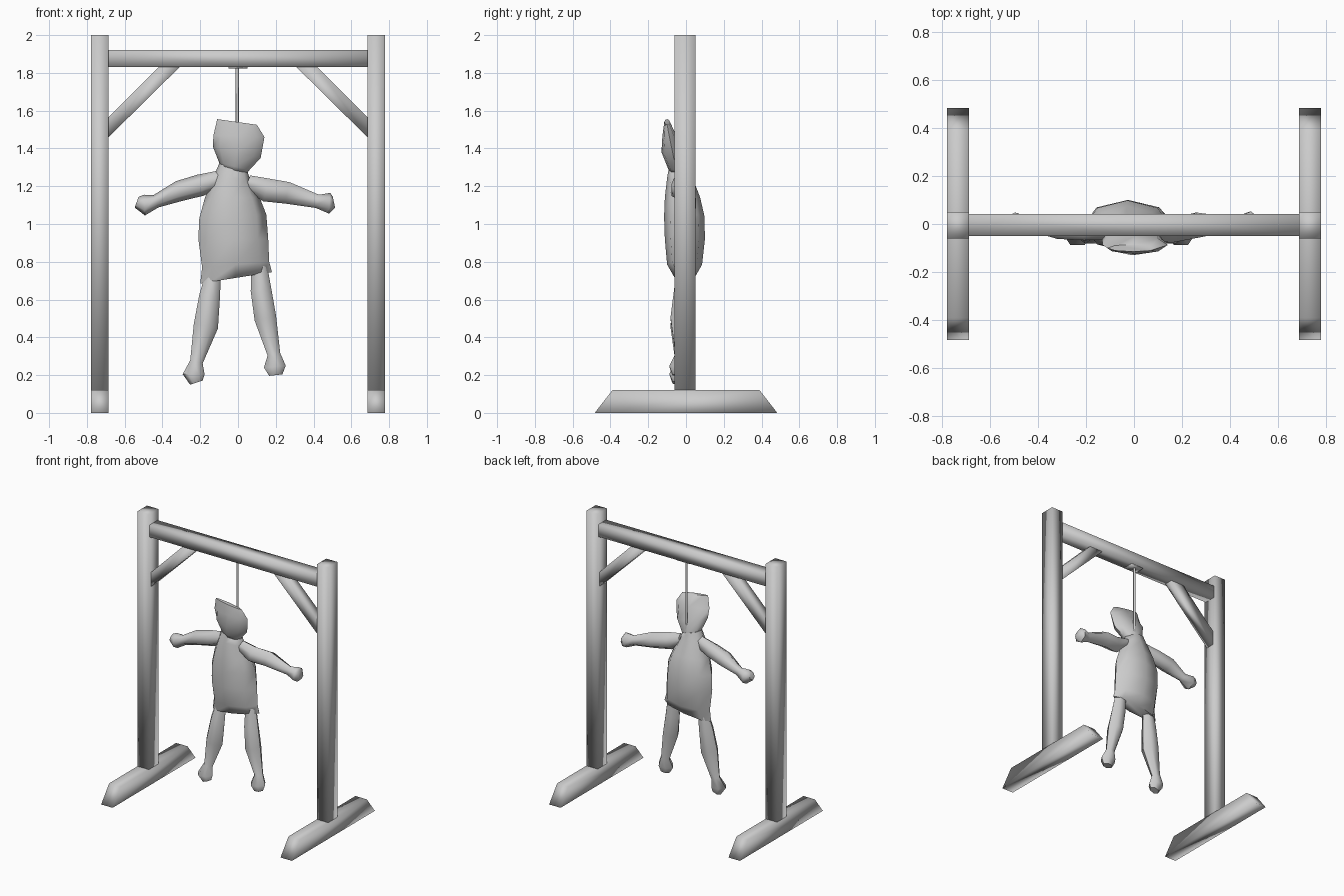
import bpy, bmesh, math
from mathutils import Vector

grey = bpy.data.materials.new("plain_grey")
grey.diffuse_color = (0.6, 0.6, 0.6, 1)


def finish(name, bm, angle=None):
    bmesh.ops.recalc_face_normals(bm, faces=bm.faces)
    me = bpy.data.meshes.new(name)
    bm.to_mesh(me)
    bm.free()
    me.materials.append(grey)
    ob = bpy.data.objects.new(name, me)
    bpy.context.collection.objects.link(ob)
    bpy.ops.object.select_all(action='DESELECT')
    ob.select_set(True)
    bpy.context.view_layer.objects.active = ob
    if angle:
        bpy.ops.object.shade_smooth_by_angle(angle=math.radians(angle))
    else:
        bpy.ops.object.shade_smooth()
    return ob


def loft(name, rings, angle=None):
    """Skin a list of equal rings of points and cap both ends."""
    bm = bmesh.new()
    vs = [[bm.verts.new(p) for p in r] for r in rings]
    n = len(vs[0])
    for a, b in zip(vs, vs[1:]):
        for i in range(n):
            j = (i + 1) % n
            bm.faces.new((a[i], a[j], b[j], b[i]))
    bm.faces.new(vs[0])
    bm.faces.new(vs[-1])
    return finish(name, bm, angle)


def box(name, x0, x1, y0, y1, z0, z1):
    r = lambda z: [(x0, y0, z), (x1, y0, z), (x1, y1, z), (x0, y1, z)]
    return loft(name, [r(z0), r(z1)])


def limb(name, path, n=6):
    """Tube along (x, y, z, half width, half depth) stations in the xz plane."""
    rings = []
    for k, (x, y, z, w, d) in enumerate(path):
        a, b = path[max(k - 1, 0)], path[min(k + 1, len(path) - 1)]
        t = Vector((b[0] - a[0], 0, b[2] - a[2])).normalized()
        side = Vector((-t.z, 0, t.x))
        rings.append([Vector((x, y, z)) + side * w * math.cos(2 * math.pi * i / n)
                      + Vector((0, d * math.sin(2 * math.pi * i / n), 0)) for i in range(n)])
    return loft(name, rings, 60)


def sack(name, stations, n=8):
    """Stack of rings (x0, z at x0, x1, z at x1, y0, y1)."""
    rings = []
    for x0, z0, x1, z1, y0, y1 in stations:
        ring = []
        for i in range(n):
            a = 2 * math.pi * i / n
            u = 0.5 + 0.5 * math.cos(a)
            v = 0.5 + 0.5 * math.sin(a)
            ring.append((x0 + (x1 - x0) * u, y0 + (y1 - y0) * v, z0 + (z1 - z0) * u))
        rings.append(ring)
    return loft(name, rings, 65)


# Wooden frame: posts, tapered feet and diagonal braces on both sides
for s, side in ((-1, "left"), (1, "right")):
    xi, xo = sorted((s * 0.685, s * 0.778))
    box(side + "_post", xi, xo, -0.06, 0.05, 0.12, 2.0)
    prof = [(-0.483, 0), (0.483, 0), (0.39, 0.12), (-0.39, 0.12)]
    loft(side + "_foot", [[(x, y, z) for y, z in prof] for x in (xi, xo)])
    bp = [(0.69, 1.455), (0.69, 1.56), (0.415, 1.835), (0.305, 1.835)]
    loft(side + "_brace", [[(s * x, y, z) for x, z in bp] for y in (-0.035, 0.03)])

# Cross beam, in two halves, with the rope fixing beneath
beam = [(-0.05, 1.83), (0.042, 1.83), (0.042, 1.92), (-0.05, 1.92)]
loft("cross_beam", [[(x, y, z) for y, z in beam] for x in (-0.69, 0, 0.69)])
box("rope_fixing", -0.05, 0.05, -0.04, 0.035, 1.824, 1.831)
limb("rope", [(-0.004, 0.0, 1.83, 0.009, 0.009), (-0.004, 0.0, 1.25, 0.009, 0.009)])

# Sack body, pinched into a slanted hem
sack("torso", [
    (-0.20, 0.685, 0.18, 0.745, -0.06, 0.045),
    (-0.19, 0.77, 0.165, 0.80, -0.10, 0.085),
    (-0.21, 0.92, 0.16, 0.92, -0.112, 0.10),
    (-0.205, 1.03, 0.15, 1.05, -0.116, 0.098),
    (-0.175, 1.14, 0.115, 1.14, -0.112, 0.075),
    (-0.125, 1.26, 0.065, 1.23, -0.10, 0.035),
    (-0.10, 1.32, 0.05, 1.28, -0.09, 0.02),
])

# Head drooping forward, thin at the crown
sack("head", [
    (-0.09, 1.30, 0.045, 1.265, -0.09, 0.02),
    (-0.10, 1.325, 0.06, 1.285, -0.10, 0.015),
    (-0.133, 1.41, 0.12, 1.35, -0.13, 0.0),
    (-0.13, 1.47, 0.14, 1.46, -0.125, -0.05),
    (-0.11, 1.555, 0.10, 1.525, -0.115, -0.085),
])

# Stuffed arms with flared hands
limb("left_arm", [
    (-0.09, -0.03, 1.24, 0.045, 0.04), (-0.20, -0.02, 1.205, 0.058, 0.055),
    (-0.31, -0.01, 1.175, 0.055, 0.06), (-0.435, 0, 1.12, 0.035, 0.03),
    (-0.495, 0, 1.10, 0.055, 0.055), (-0.537, 0, 1.115, 0.03, 0.03)])
limb("right_arm", [
    (0.05, -0.03, 1.22, 0.04, 0.04), (0.15, -0.03, 1.18, 0.062, 0.055),
    (0.26, -0.005, 1.165, 0.058, 0.06), (0.42, 0, 1.12, 0.036, 0.03),
    (0.485, 0.005, 1.11, 0.055, 0.055), (0.508, 0.005, 1.115, 0.03, 0.03)])

# Stuffed legs with flared feet
limb("left_leg", [
    (-0.13, -0.01, 0.74, 0.04, 0.035), (-0.15, -0.02, 0.62, 0.055, 0.05),
    (-0.17, -0.03, 0.46, 0.065, 0.06), (-0.22, -0.03, 0.27, 0.034, 0.03),
    (-0.235, -0.045, 0.205, 0.058, 0.05), (-0.22, -0.045, 0.16, 0.035, 0.03)])
limb("right_leg", [
    (0.11, -0.01, 0.80, 0.04, 0.035), (0.122, -0.02, 0.65, 0.055, 0.05),
    (0.145, -0.03, 0.50, 0.058, 0.06), (0.19, -0.03, 0.31, 0.034, 0.03),
    (0.195, -0.045, 0.245, 0.058, 0.05), (0.20, -0.045, 0.20, 0.035, 0.03)])
